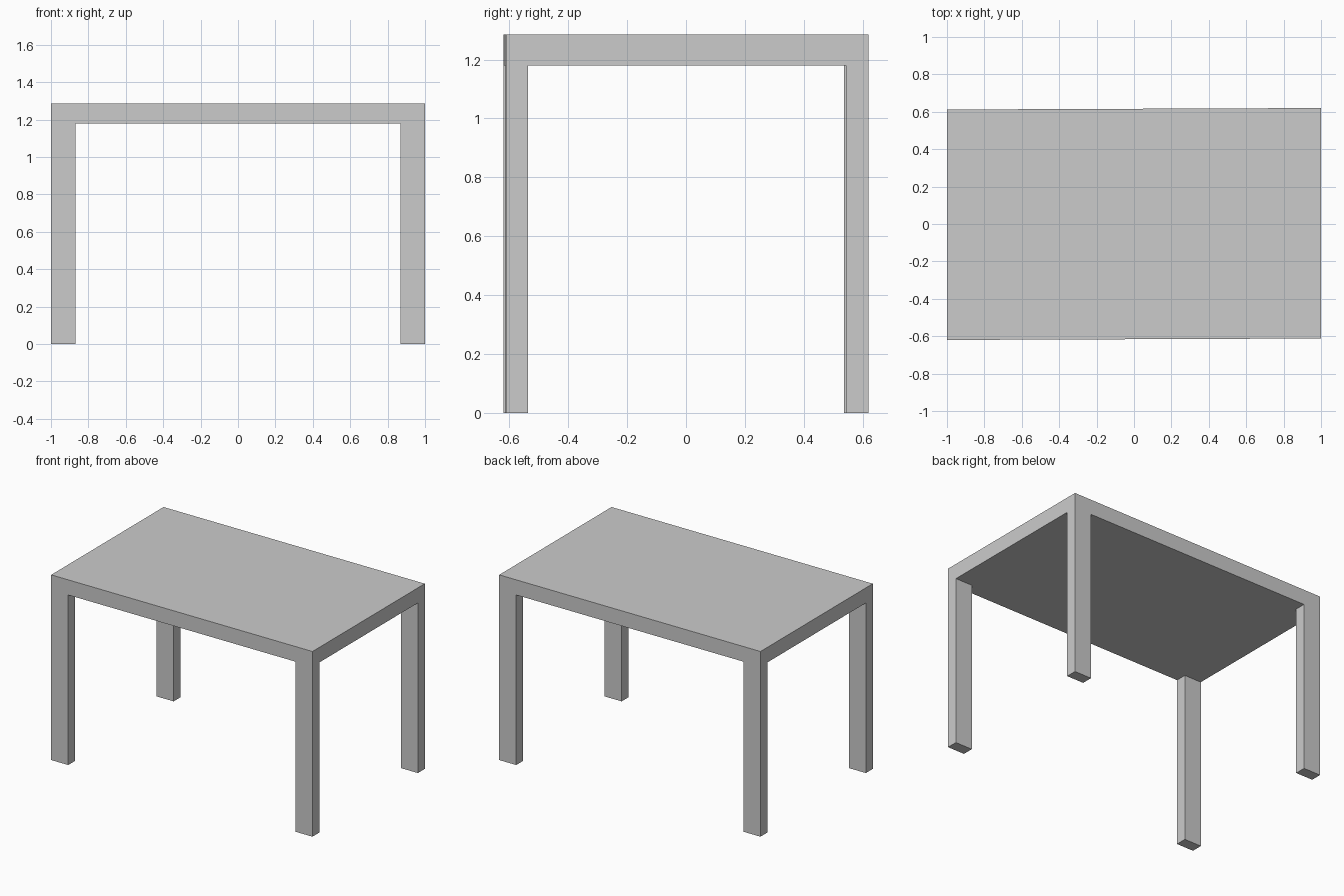
import bpy, bmesh

if "Cube" in bpy.data.objects:
    bpy.data.objects.remove(bpy.data.objects["Cube"])

XS = (-1.0, -0.87, 0.87, 1.0)
YS = (-0.616, -0.54, 0.54, 0.616)
Z_UNDER, Z_TOP = 1.18, 1.285
SKEW = 0.004  # the table is very slightly out of square

bm = bmesh.new()


def sheet(z):
    return [[bm.verts.new((x, y + SKEW * x, z)) for y in YS] for x in XS]


# tabletop slab: underside divided so the legs grow from its corners
under = sheet(Z_UNDER)
cells = {(i, j): bm.faces.new((under[i][j], under[i][j + 1], under[i + 1][j + 1], under[i + 1][j]))
         for i in range(3) for j in range(3)}
rim = [e for e in bm.edges if len(e.link_faces) == 1]
walls = bmesh.ops.extrude_edge_only(bm, edges=rim)["geom"]
bmesh.ops.translate(bm, verts=[g for g in walls if isinstance(g, bmesh.types.BMVert)],
                    vec=(0, 0, Z_TOP - Z_UNDER))
bmesh.ops.holes_fill(bm, edges=[e for e in bm.edges if len(e.link_faces) == 1], sides=0)

# four legs, flush with the tabletop edges
for i in (0, 2):
    for j in (0, 2):
        foot = bmesh.ops.extrude_discrete_faces(bm, faces=[cells[i, j]])["faces"][0]
        bmesh.ops.translate(bm, verts=foot.verts, vec=(0, 0, -Z_UNDER))

# merge coplanar faces into clean flat panels
bmesh.ops.recalc_face_normals(bm, faces=bm.faces)
bmesh.ops.dissolve_limit(bm, angle_limit=0.01, verts=bm.verts, edges=bm.edges)

mesh = bpy.data.meshes.new("table")
bm.to_mesh(mesh)
bm.free()
bpy.context.collection.objects.link(bpy.data.objects.new("table", mesh))
